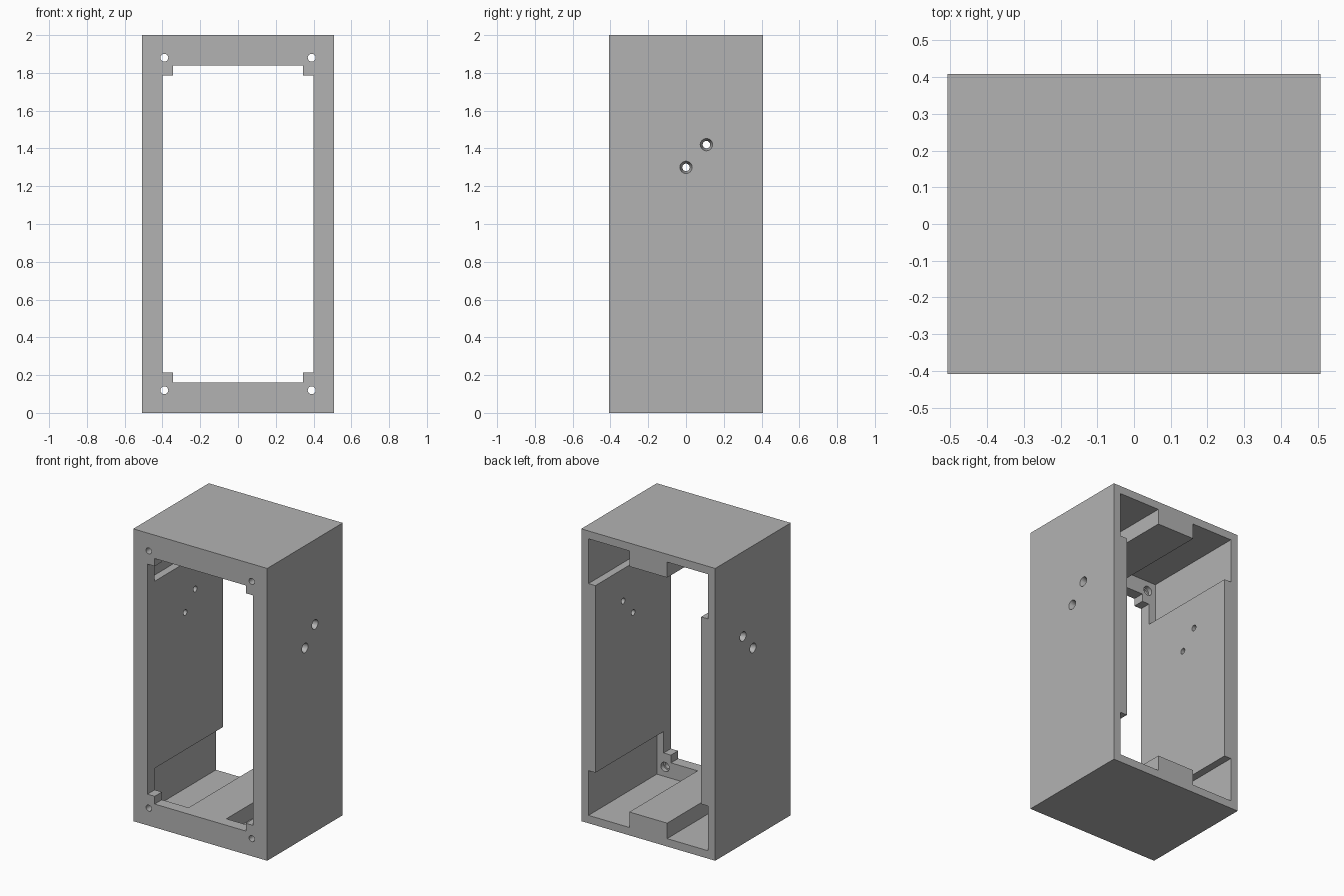
import bpy, math
from mathutils import Vector

if "Cube" in bpy.data.objects:
    bpy.data.objects.remove(bpy.data.objects["Cube"])

HX, HY, H = 0.507, 0.408, 2.0
PLATE = -0.33          # inner face of the front plate

grey = bpy.data.materials.new("plain grey")
grey.use_nodes = True
colour = (0.45, 0.45, 0.45, 1)
grey.diffuse_color = colour
grey.node_tree.nodes["Principled BSDF"].inputs["Base Color"].default_value = colour


def box(name, x, y, z):
    lo, hi = Vector((x[0], y[0], z[0])), Vector((x[1], y[1], z[1]))
    bpy.ops.mesh.primitive_cube_add(size=1, location=(lo + hi) / 2)
    ob = bpy.context.object
    ob.name = name
    ob.scale = hi - lo
    bpy.ops.object.transform_apply(location=True, rotation=True, scale=True)
    return ob


def cone(name, r1, r2, depth, loc, rot):
    bpy.ops.mesh.primitive_cone_add(vertices=16, radius1=r1, radius2=r2,
                                    depth=depth, location=loc, rotation=rot)
    bpy.context.object.name = name
    return bpy.context.object


housing = box("housing", (-HX, HX), (-HY, HY), (0, H))
housing.data.materials.append(grey)
cutters = []

# Window through the whole depth, with small corner tabs left standing
cutters.append(box("window_tall", (-0.345, 0.345), (-1, 1), (0.16, 1.84)))
cutters.append(box("window_wide", (-0.4, 0.4), (-1, 1), (0.213, 1.787)))

along_y = (math.pi / 2, 0, 0)
along_x = (0, math.pi / 2, 0)
for sx in (-1, 1):
    for top in (False, True):
        # Corner pocket open to the back
        xs = sorted((sx * 0.143, sx * 0.452))
        zs = (H - 0.36, H - 0.054) if top else (0.054, 0.36)
        cutters.append(box("corner_pocket", xs, (PLATE, 1), zs))
        # Screw hole in the front plate, widened on the inside
        z = H - 0.12 if top else 0.12
        cutters.append(cone("screw_hole", 0.021, 0.021, 0.3, (sx * 0.39, -0.4, z), along_y))
        cutters.append(cone("screw_recess", 0.032, 0.032, 0.06, (sx * 0.39, PLATE, z), along_y))
    # Countersunk holes in the side walls
    for y, z in ((0, 1.3), (0.108, 1.42)):
        cutters.append(cone("side_hole", 0.02, 0.02, 0.3, (sx * 0.46, y, z), along_x))
        r_in, r_out = 0.018, 0.036
        radii = (r_in, r_out) if sx > 0 else (r_out, r_in)
        cutters.append(cone("countersink", *radii, 0.06, (sx * (HX - 0.02), y, z), along_x))

# Cut everything out and discard the cutters
for c in cutters:
    m = housing.modifiers.new(c.name, "BOOLEAN")
    m.operation = "DIFFERENCE"
    m.solver = "EXACT"
    m.object = c
bpy.context.view_layer.update()
graph = bpy.context.evaluated_depsgraph_get()
cut = bpy.data.meshes.new_from_object(housing.evaluated_get(graph))
housing.modifiers.clear()
housing.data = cut
cut.materials.clear()
cut.materials.append(grey)
for p in cut.polygons:
    p.material_index = 0
for c in cutters:
    bpy.data.objects.remove(c)

bpy.context.view_layer.objects.active = housing
housing.select_set(True)
bpy.ops.object.shade_smooth_by_angle(angle=math.radians(30))
